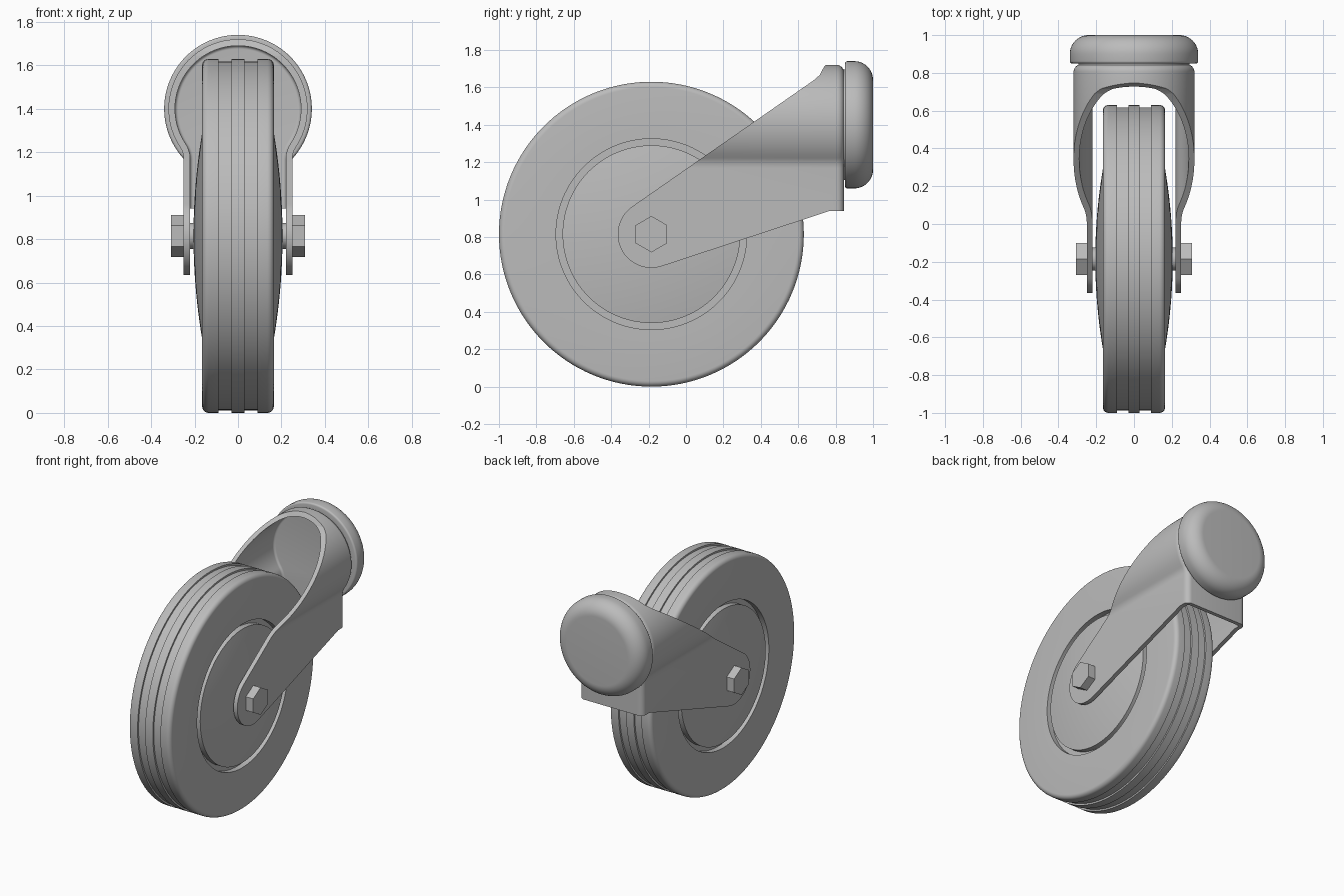
import bpy, bmesh, math
from mathutils import Vector

if "Cube" in bpy.data.objects:
    bpy.data.objects.remove(bpy.data.objects["Cube"])

grey = bpy.data.materials.new("plain grey")
grey.use_nodes = True
colour = (0.5, 0.5, 0.5, 1)
grey.diffuse_color = colour
grey.node_tree.nodes["Principled BSDF"].inputs["Base Color"].default_value = colour

AXLE_Y, AXLE_Z = -0.185, 0.815
HEAD_Z = 1.4


def loft(name, rings):
    """Skin closed rings of equal length and cap both ends."""
    bm = bmesh.new()
    loops = [[bm.verts.new(p) for p in ring] for ring in rings]
    n = len(loops[0])
    for a, b in zip(loops, loops[1:]):
        for i in range(n):
            j = (i + 1) % n
            bm.faces.new((a[i], a[j], b[j], b[i]))
    bm.faces.new(loops[0])
    bm.faces.new(loops[-1])
    bmesh.ops.recalc_face_normals(bm, faces=bm.faces)
    mesh = bpy.data.meshes.new(name)
    bm.to_mesh(mesh)
    bm.free()
    mesh.materials.append(grey)
    obj = bpy.data.objects.new(name, mesh)
    bpy.context.collection.objects.link(obj)
    return obj


def activate(obj):
    bpy.ops.object.select_all(action='DESELECT')
    obj.select_set(True)
    bpy.context.view_layer.objects.active = obj


def smooth(obj, degrees=30):
    activate(obj)
    bpy.ops.object.shade_smooth_by_angle(angle=math.radians(degrees))


def arc(cx, cy, r, start, end, steps):
    angles = [math.radians(start + (end - start) * i / steps) for i in range(steps + 1)]
    return [(cx + r * math.cos(a), cy + r * math.sin(a)) for a in angles]


def lathe_x(name, profile, sides=128):
    """Revolve (x, radius) pairs about the axle; the first side points up."""
    turn = [2 * math.pi * i / sides for i in range(sides)]
    return loft(name, [[Vector((x, AXLE_Y + r * math.sin(t), AXLE_Z + r * math.cos(t)))
                        for t in turn] for x, r in profile])


def lathe_y(name, profile, sides=96):
    """Revolve (y, radius) pairs about the swivel head axis."""
    turn = [2 * math.pi * i / sides for i in range(sides)]
    return loft(name, [[Vector((r * math.sin(t), y, HEAD_Z + r * math.cos(t)))
                        for t in turn] for y, r in profile])


def mirrored(half):
    return [(-x, r) for x, r in half] + [(x, r) for x, r in reversed(half)]


# Tyre: flat sides, rounded shoulders, two shallow tread channels
R, W, ROUND = 0.815, 0.165, 0.03
tyre_half = [(0.125, 0.4), (0.125, 0.51), (W, 0.51)]
tyre_half += arc(W - ROUND, R - ROUND, ROUND, 0, 90, 6)
tyre_half += [(0.09, R), (0.09, R - 0.012), (0.03, R - 0.012), (0.03, R)]
smooth(lathe_x("tyre", mirrored(tyre_half)))

# Hub: shallow dome on each side
HUB_R, RISE = 0.475, 0.04
hub_half = [(W + RISE * (1 - (k / 12) ** 2), HUB_R * k / 12) for k in range(1, 13)]
hub_half[0] = (W + RISE, 0.02)
smooth(lathe_x("hub", mirrored(hub_half)))

# Axle and hexagonal bolt heads
smooth(lathe_x("axle", [(-0.23, 0.06), (0.23, 0.06)], 32))
for side, sign in (("left", 1), ("right", -1)):
    lathe_x(side + "_bolt_head", [(sign * 0.24, 0.097), (sign * 0.308, 0.097)], 6)


def keyhole(inset, y):
    """Fork section: a round head flowing through a fillet into straight legs."""
    head, leg, fillet = 0.32 - inset, 0.25 - inset, 0.1 + inset
    cx = leg + fillet
    drop = math.sqrt((head + fillet) ** 2 - cx ** 2)
    meet = math.degrees(math.atan2(drop, cx))
    half = [(leg, 0.4)]
    half += arc(cx, HEAD_Z - drop, fillet, 180, 180 - meet, 8)
    half += arc(0, HEAD_Z, head, -meet, 90, 32)[1:]
    full = half + [(-x, z) for x, z in reversed(half[:-1])]
    return [Vector((x, y, z)) for x, z in full]


def fork_solid(name, inset, front, back, rounding):
    curve = arc(back - rounding, -rounding, rounding, 90, 0, 6)
    return loft(name, [keyhole(inset, front)] + [keyhole(inset - z, y) for y, z in curve])


def cut(target, tool, operation):
    mod = target.modifiers.new("cut", 'BOOLEAN')
    mod.operation, mod.solver, mod.object = operation, 'EXACT', tool
    activate(target)
    bpy.ops.object.modifier_apply(modifier=mod.name)
    bpy.data.objects.remove(tool)


# Fork: hollow pressed sheet trimmed to its side outline
fork = fork_solid("fork", 0, -0.6, 0.845, 0.04)
cut(fork, fork_solid("fork_hollow", 0.03, -0.8, 0.818, 0.015), 'DIFFERENCE')
outline = arc(AXLE_Y, AXLE_Z, 0.18, 287.9, 124.6, 28)
outline += [(0.69, 1.643), (0.715, 1.667), (0.73, 1.695), (0.742, 1.715),
            (0.755, 1.73), (0.95, 1.73), (0.95, 0.94), (0.77, 0.94)]
trim = loft("fork_trim", [[Vector((x, y, z)) for y, z in outline] for x in (-0.5, 0.5)])
cut(fork, trim, 'INTERSECT')
smooth(fork)

# Swivel head: short neck and a rounded cap
smooth(lathe_y("swivel_neck", [(0.83, 0.295), (0.87, 0.295)]))
cap = [(0.85, 0.3)] + arc(0.862, 0.328, 0.012, 180, 90, 4)
cap += [(y, r) for y, r in arc(0.9, 0.24, 0.1, 90, 0, 14)]
smooth(lathe_y("swivel_cap", cap))
